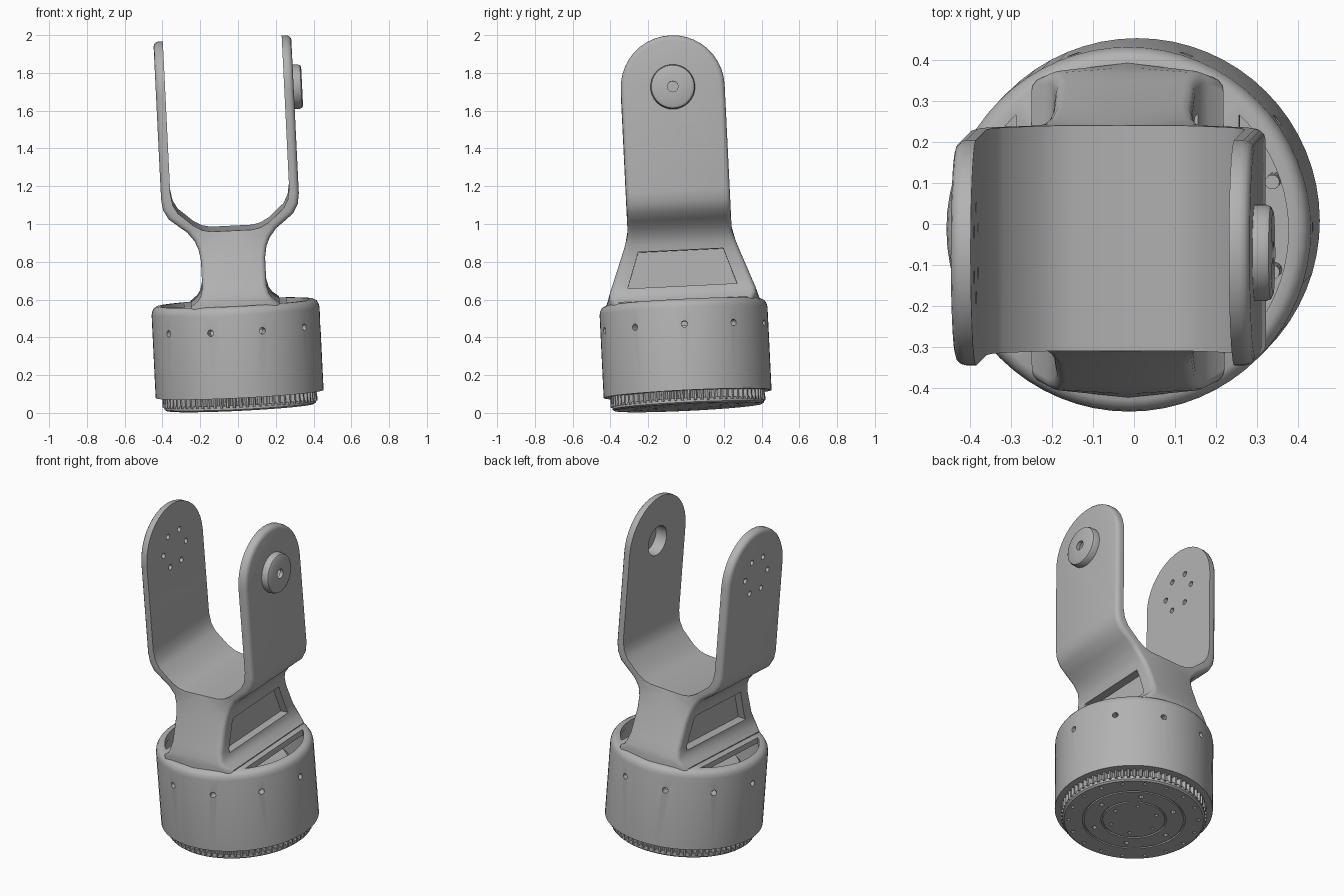
import bpy, bmesh
from math import radians, cos, sin, pi, sqrt
from mathutils import Matrix, Vector

old = bpy.data.objects.get("Cube")
if old:
    bpy.data.objects.remove(old, do_unlink=True)

# One grey metal for everything
GREY = (0.45, 0.45, 0.45, 1)
metal = bpy.data.materials.new("grey_metal")
metal.use_nodes = True
metal.diffuse_color = GREY
metal.node_tree.nodes["Principled BSDF"].inputs["Base Color"].default_value = GREY

# The whole bracket leans slightly left and forward
LEAN = radians(2.8)
POSE = (Matrix.Translation((0.012, 0.012, 0.03))
        @ Matrix.Rotation(-LEAN, 4, 'Y') @ Matrix.Rotation(LEAN, 4, 'X'))


def make_object(name, bm):
    bmesh.ops.recalc_face_normals(bm, faces=bm.faces[:])
    mesh = bpy.data.meshes.new(name)
    bm.to_mesh(mesh)
    bm.free()
    mesh.materials.append(metal)
    obj = bpy.data.objects.new(name, mesh)
    obj.matrix_world = POSE
    bpy.context.collection.objects.link(obj)
    return obj


def prism(bm, points, direction):
    """Extrude an outline of 3D points along a vector."""
    low = [bm.verts.new(p) for p in points]
    high = [bm.verts.new(Vector(p) + Vector(direction)) for p in points]
    bm.faces.new(low)
    bm.faces.new(high)
    for i in range(len(low)):
        j = (i + 1) % len(low)
        bm.faces.new((low[i], low[j], high[j], high[i]))


def rod(bm, start, direction, radius, sides=14):
    """Round rod from a start point along a vector."""
    turn = Vector(direction).to_track_quat('Z', 'Y')
    ring = [Vector(start) + turn @ Vector((radius * cos(2 * pi * i / sides),
            radius * sin(2 * pi * i / sides), 0)) for i in range(sides)]
    prism(bm, ring, direction)


def lathe(bm, profile, axis='Z', sides=64):
    """Spin a (radius, height) profile round an axis."""
    along_z = axis == 'Z'
    verts = [bm.verts.new((r, 0, h) if along_z else (h, r, 0)) for r, h in profile]
    pairs = list(zip(verts, verts[1:]))
    if profile[0][0] > 0:
        pairs.append((verts[-1], verts[0]))
    edges = [bm.edges.new(p) for p in pairs]
    bmesh.ops.spin(bm, geom=verts + edges, cent=(0, 0, 0), steps=sides,
                   axis=(0, 0, 1) if along_z else (1, 0, 0), angle=2 * pi)
    bmesh.ops.remove_doubles(bm, verts=bm.verts[:], dist=1e-5)


def cut(obj, bm):
    """Subtract the solids in bm from the object."""
    cutter = make_object("cutter", bm)
    cutter.hide_render = True
    mod = obj.modifiers.new("cut", 'BOOLEAN')
    mod.operation, mod.solver, mod.object = 'DIFFERENCE', 'EXACT', cutter
    bpy.context.view_layer.update()
    graph = bpy.context.evaluated_depsgraph_get()
    mesh = bpy.data.meshes.new_from_object(obj.evaluated_get(graph))
    obj.modifiers.clear()
    obj.data = mesh
    bpy.data.objects.remove(cutter, do_unlink=True)


# Yoke: half outline as pairs of outer and inner points, mirrored
ARM_R, PIVOT = 0.275, 1.682
rows = [(.365, PIVOT, .315, PIVOT), (.365, 1.13, .315, 1.16), (.357, 1.075, .305, 1.10),
        (.33, 1.025, .28, 1.055), (.28, .985, .2, .985), (.235, .95, .155, .96),
        (.2, .905, .11, .95), (.18, .86, 0, .95), (.17, .8, 0, .86), (.17, .66, 0, .66),
        (.18, .615, 0, .615), (.2, .585, 0, .58), (.235, .56, 0, .555), (.235, .53, 0, .53)]
FLOOR = 7


def half_depth(x, z):
    if z >= .91:
        return ARM_R
    return min(ARM_R + (.91 - z) * .375, sqrt(.435 ** 2 - x * x))


bm = bmesh.new()
outer, inner = {}, {}
for s in (1, -1):
    outer[s] = [bm.verts.new((ox, s * half_depth(ox, oz), oz)) for ox, oz, ix, iz in rows]
    inner[s] = [bm.verts.new((ix, s * half_depth(ix, iz), iz)) for ox, oz, ix, iz in rows]
for k in range(len(rows) - 1):
    for s in (1, -1):
        bm.faces.new((outer[s][k], outer[s][k + 1], inner[s][k + 1], inner[s][k]))
    bm.faces.new((outer[1][k], outer[-1][k], outer[-1][k + 1], outer[1][k + 1]))
    if k < FLOOR:
        bm.faces.new((inner[1][k], inner[-1][k], inner[-1][k + 1], inner[1][k + 1]))
bm.faces.new((outer[1][-1], outer[-1][-1], inner[-1][-1], inner[1][-1]))

# Round arm end
arcs = []
for x, side in ((.365, outer), (.315, inner)):
    arc = [bm.verts.new((x, ARM_R * cos(radians(a)), PIVOT + ARM_R * sin(radians(a))))
           for a in range(9, 180, 9)]
    arcs.append([side[1][0]] + arc + [side[-1][0]])
    bm.faces.new(arcs[-1])
for i in range(len(arcs[0]) - 1):
    bm.faces.new((arcs[0][i], arcs[0][i + 1], arcs[1][i + 1], arcs[1][i]))

# Soften the outer rim only
bmesh.ops.recalc_face_normals(bm, faces=bm.faces[:])
rim = outer[1][::-1] + arcs[0][1:-1] + outer[-1]
rim_edges = [bm.edges.get(pair) for pair in zip(rim, rim[1:])]
bmesh.ops.bevel(bm, geom=rim_edges, offset=.026, offset_type='OFFSET', segments=3,
                profile=.5, affect='EDGES', clamp_overlap=False)
bmesh.ops.mirror(bm, geom=bm.verts[:] + bm.edges[:] + bm.faces[:], axis='X', merge_dist=1e-4)
yoke = make_object("yoke", bm)

# Side recesses, six screw holes in one arm, bearing bore in the other
bm = bmesh.new()
for x, depth in ((.125, .17), (-.125, -.17)):
    prism(bm, [(x, -.29, .635), (x, .29, .635), (x, .225, .825), (x, -.225, .825)], (depth, 0, 0))
for i in range(6):
    a = i * pi / 3
    rod(bm, (-.42, .11 * cos(a), PIVOT + .11 * sin(a)), (.15, 0, 0), .016)
rod(bm, (.28, 0, PIVOT), (.15, 0, 0), .09, 40)
cut(yoke, bm)

# Bearing cap on the outside of the left arm
bm = bmesh.new()
lathe(bm, [(.09, .345), (.118, .345), (.118, .392), (.113, .404), (.102, .41),
           (.028, .41), (.028, .388), (.09, .388)], 'X', 48)
bmesh.ops.translate(bm, verts=bm.verts[:], vec=(0, 0, PIVOT))
cap = make_object("bearing_cap", bm)

# Round housing with cavity, top windows and radial screw holes
bm = bmesh.new()
lathe(bm, [(0, .07), (.445, .07), (.445, .51), (.441, .53), (.431, .546), (.415, .555), (0, .555)])
housing = make_object("housing", bm)
bm = bmesh.new()
rod(bm, (0, 0, .28), (0, 0, .24), .395, 64)
cut(housing, bm)
bm = bmesh.new()
half = radians(46)
for s in (1, -1):
    window = [(s * .392 * cos(half * i / 10), .392 * sin(half * i / 10), .45)
              for i in range(-10, 11)]
    prism(bm, window, (0, 0, .2))
cut(housing, bm)
bm = bmesh.new()
for i in range(10):
    a = i * pi / 5
    out = Vector((cos(a), sin(a), 0))
    rod(bm, out * .37 + Vector((0, 0, .42)), out * .12, .017)
cut(housing, bm)

# Motor block and screws inside the housing
bm = bmesh.new()
lathe(bm, [(0, .27), (.31, .27), (.31, .4), (.29, .42), (0, .42)])
motor = make_object("motor_block", bm)
bm = bmesh.new()
for s in (1, -1):
    for y in (-.11, .11):
        rod(bm, (s * .345, y, .27), (0, 0, .13), .018)
screws = make_object("inner_screws", bm)

# Toothed ring under the housing
bm = bmesh.new()
TEETH = 72
ring = []
for i in range(TEETH * 4):
    a, r = 2 * pi * i / (TEETH * 4), .41 if i % 4 < 2 else .388
    ring.append((r * cos(a), r * sin(a), .018))
prism(bm, ring, (0, 0, .06))
gear = make_object("toothed_ring", bm)

# Grooved base plate with three circles of holes
bm = bmesh.new()
profile = [(0, 0)]
for r in (.18, .285):
    profile += [(r - .005, 0), (r - .004, .008), (r + .004, .008), (r + .005, 0)]
lathe(bm, profile + [(.392, 0), (.402, .008), (.402, .03), (0, .03)])
base = make_object("base_plate", bm)
bm = bmesh.new()
for count, radius, size in ((6, .135, .011), (6, .235, .014), (18, .365, .011)):
    for i in range(count):
        a = 2 * pi * i / count
        rod(bm, (radius * cos(a), radius * sin(a), -.02), (0, 0, .038), size, 10)
cut(base, bm)

# Smooth shading with crisp edges
bpy.ops.object.select_all(action='DESELECT')
for obj in (yoke, cap, housing, motor, screws, gear, base):
    obj.select_set(True)
    bpy.context.view_layer.objects.active = obj
bpy.ops.object.shade_smooth_by_angle(angle=radians(35))
